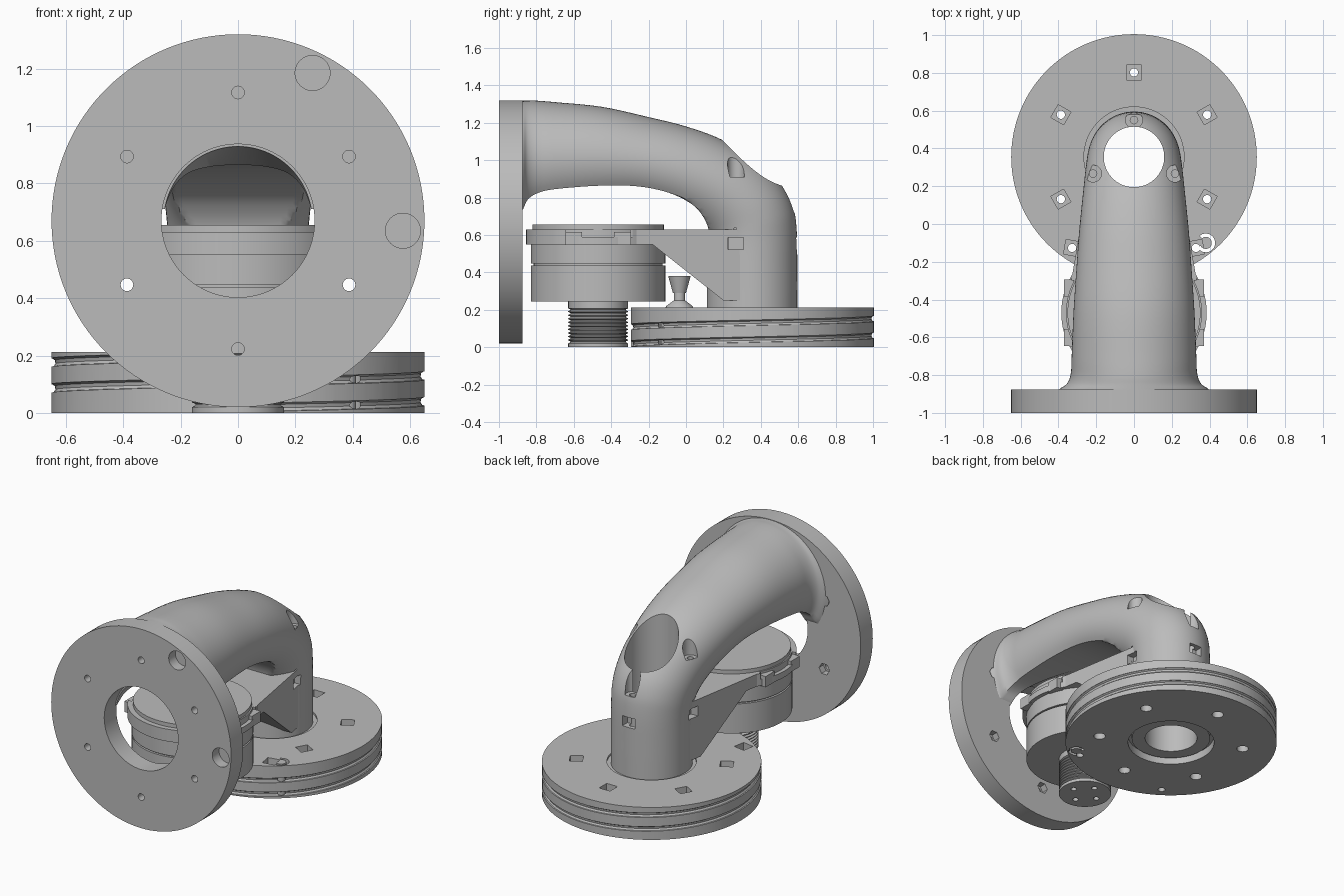
import bpy, bmesh
from math import pi, sin, cos, radians
from mathutils import Vector, Matrix

old = bpy.data.objects.get("Cube")
if old:
    bpy.data.objects.remove(old)

grey = bpy.data.materials.new("plain grey")
grey.use_nodes = True
grey.diffuse_color = (0.5, 0.5, 0.5, 1)
grey.node_tree.nodes["Principled BSDF"].inputs["Base Color"].default_value = (0.5, 0.5, 0.5, 1)

AXIS_Y = 0.355      # turntable axis
MOTOR_Y = -0.47     # motor axis
HUB_Z = 0.67        # flange axis


def finish(name, bm):
    bmesh.ops.recalc_face_normals(bm, faces=bm.faces)
    mesh = bpy.data.meshes.new(name)
    bm.to_mesh(mesh)
    bm.free()
    mesh.materials.append(grey)
    obj = bpy.data.objects.new(name, mesh)
    bpy.context.collection.objects.link(obj)
    return obj


def loft(name, rings):
    """Skin a list of equal rings and cap both ends."""
    bm = bmesh.new()
    rows = [[bm.verts.new(p) for p in ring] for ring in rings]
    n = len(rows[0])
    for a, b in zip(rows, rows[1:]):
        for i in range(n):
            j = (i + 1) % n
            bm.faces.new((a[i], a[j], b[j], b[i]))
    bm.faces.new(rows[0])
    bm.faces.new(rows[-1])
    return finish(name, bm)


def lathe(name, x, y, profile, n=96):
    """Turn (radius, z) points around a vertical axis."""
    return loft(name, [[(x + r * cos(2 * pi * i / n), y + r * sin(2 * pi * i / n), z)
                        for i in range(n)] for r, z in profile])


def rod(x, y, r, z0, z1, n=32):
    return lathe("cutter", x, y, [(r, z0), (r, z1)], n)


def rod_y(name, x, z, r0, r1, y0, y1, n=96):
    return loft(name, [[(x + r * cos(2 * pi * i / n), y, z + r * sin(2 * pi * i / n))
                        for i in range(n)] for r, y in ((r0, y0), (r1, y1))])


def box(name, centre, size, turn=0):
    bm = bmesh.new()
    m = Matrix.Translation(centre) @ Matrix.Rotation(turn, 4, "Z") @ Matrix.Diagonal((*size, 1))
    bmesh.ops.create_cube(bm, size=1, matrix=m)
    return finish(name, bm)


def cut(target, *cutters):
    bpy.context.view_layer.objects.active = target
    for c in cutters:
        mod = target.modifiers.new("cut", "BOOLEAN")
        mod.operation, mod.solver, mod.object = "DIFFERENCE", "EXACT", c
        bpy.ops.object.modifier_apply(modifier=mod.name)
        bpy.data.objects.remove(c)


# Front flange with centre bore, bolt holes and two blind pockets
flange = rod_y("front_flange", 0, HUB_Z, 0.65, 0.65, -1, -0.875, 128)
cut(flange, rod_y("cutter", 0, HUB_Z, 0.267, 0.267, -1.1, -0.8))
for k in range(6):
    a = radians(30 + 60 * k)
    x, z = 0.447 * cos(a), HUB_Z + 0.447 * sin(a)
    cut(flange, rod_y("cutter", x, z, 0.022, 0.022, -1.1, -0.8, 24),
        rod_y("cutter", x, z, 0.038, 0.038, -0.92, -0.8, 6))
for x, z in ((0.26, 1.185), (0.575, 0.635)):
    cut(flange, rod_y("cutter", x, z, 0.061, 0.061, -1.1, -0.93, 40))

# Elbow: top y, top z, bottom y, bottom z, half width, underside roundness
stations = [
    (-0.89, 1.318, -0.89, 0.71, 0.41, 0.5), (-0.87, 1.318, -0.87, 0.74, 0.39, 0.5),
    (-0.845, 1.318, -0.845, 0.79, 0.355, 0.5), (-0.8, 1.318, -0.79, 0.825, 0.335, 0.5),
    (-0.7, 1.31, -0.7, 0.845, 0.33, 0.5), (-0.45, 1.285, -0.47, 0.863, 0.32, 0.5),
    (-0.2, 1.23, -0.26, 0.86, 0.305, 0.5), (0, 1.18, -0.09, 0.825, 0.292, 0.5),
    (0.19, 1.11, 0.03, 0.765, 0.278, 0.55), (0.38, 1.0, 0.09, 0.7, 0.265, 0.65),
    (0.51, 0.87, 0.12, 0.63, 0.255, 0.8), (0.572, 0.75, 0.12, 0.56, 0.247, 0.95),
    (0.592, 0.62, 0.113, 0.48, 0.242, 1), (0.595, 0.4, 0.112, 0.36, 0.241, 1),
    (0.595, 0.2, 0.112, 0.2, 0.241, 1), (0.595, 0.03, 0.112, 0.03, 0.241, 1)]


def spline(points, steps):
    out = []
    for i in range(len(points) - 1):
        p = [points[max(0, min(len(points) - 1, i + d))] for d in (-1, 0, 1, 2)]
        for s in range(steps):
            t = s / steps
            out.append([0.5 * (2 * b + (c - a) * t + (2 * a - 5 * b + 4 * c - d) * t * t
                               + (3 * b - a - 3 * c + d) * t ** 3) for a, b, c, d in zip(*p)])
    return out + [list(points[-1])]


rings = []
for ty, tz, by, bz, w, c in spline(stations, 5):
    c = min(c, 1)
    ring = []
    for i in range(72):
        t = 2 * pi * i / 72
        v = (max(sin(t), -c) + c) / (1 + c)
        ring.append((w * cos(t), by + (ty - by) * v, bz + (tz - bz) * v))
    rings.append(ring)
elbow = loft("elbow_arm", rings)
cut(elbow, rod_y("cutter", 0, HUB_Z, 0.267, 0.17, -0.95, -0.25),
    rod(0, AXIS_Y, 0.16, -0.1, 1.5, 72))
# Screw wells and nut slots in the elbow
for x, y, z in ((0, 0.55, 0.72), (0.217, 0.267, 0.91), (-0.217, 0.267, 0.91)):
    cut(elbow, rod(x, y, 0.045, z, 1.5), rod(x, y, 0.02, 0.4, 1.5, 16),
        box("cutter", (x * 1.1, y + (0.03 if x == 0 else 0), 0.555), (0.09, 0.08, 0.065)))

# Motor bracket: side profile widened towards the motor
profile = [(-0.3, 0.63), (0.3, 0.63), (0.31, 0.25), (0.2, 0.25), (-0.18, 0.55), (-0.3, 0.55)]
half = lambda y: 0.23 + (0.3 - y) * 0.17
bracket = loft("motor_bracket", [[(s * half(y), y, z) for y, z in profile] for s in (-1, 1)])
cut(bracket, rod(0, AXIS_Y, 0.2, -0.1, 1.5, 64), rod(0, MOTOR_Y, 0.355, 0, 1, 96))
for s in (-1, 1):
    cut(bracket, box("cutter", (s * 0.25, 0.265, 0.555), (0.2, 0.08, 0.065)))

# Clamp ring around the motor, with open slots at the sides
clamp = lathe("motor_clamp", 0, MOTOR_Y, [(0.385, 0.55), (0.385, 0.63)])
cut(clamp, rod(0, MOTOR_Y, 0.35, 0, 1, 96))
for s in (-1, 1):
    cut(clamp, box("cutter", (s * 0.4, -0.465, 0.62), (0.3, 0.36, 0.06)))
    for y in (-0.6, -0.34):
        box("clamp_lug", (s * 0.345, y, 0.58), (0.05, 0.09, 0.07))

# Motor body with a parting groove and a cap
lathe("motor_body", 0, MOTOR_Y, [(0.36, 0.245), (0.36, 0.437), (0.345, 0.437), (0.345, 0.447),
                                 (0.36, 0.447), (0.36, 0.63), (0.352, 0.63), (0.352, 0.655)])

# Threaded drive spool with four holes underneath
ribs = [(0.16, 0), (0.16, 0.02)]
for k in range(10):
    z = 0.022 + k * 0.019
    ribs += [(0.148, z + 0.005), (0.148, z + 0.009), (0.16, z + 0.014), (0.16, z + 0.018)]
spool = lathe("drive_spool", 0, MOTOR_Y, ribs + [(0.16, 0.25)], 64)
for k in range(4):
    a = pi / 2 * k
    cut(spool, rod(0.09 * cos(a), MOTOR_Y + 0.09 * sin(a), 0.018, -0.1, 0.08, 20))

# Turntable with spiral rope groove
table = lathe("turntable", 0, AXIS_Y, [(0.65, 0), (0.65, 0.212)], 128)
cut(table, rod(0, AXIS_Y, 0.265, -0.1, 0.5, 72))
groove = []
for i in range(185):
    a = -pi / 2 + 4 * pi * i / 184
    groove.append([((0.652 + 0.016 * cos(u)) * cos(a), AXIS_Y + (0.652 + 0.016 * cos(u)) * sin(a),
                    0.04 + 0.09 * a / (2 * pi) + 0.016 * sin(u))
                   for u in [2 * pi * k / 8 + 0.2 for k in range(8)]])
cut(table, loft("cutter", groove))
# Bolt holes with square nut pockets above and counterbores below
spots = [(0.447 * cos(radians(a)), AXIS_Y + 0.447 * sin(radians(a)), radians(a))
         for a in range(30, 390, 60)]
spots += [(s * 0.328, -0.127, s * radians(10)) for s in (-1, 1)]
for k, (x, y, a) in enumerate(spots):
    cut(table, rod(x, y, 0.022, -0.1, 0.3, 24),
        box("cutter", (x, y, 0.2), (0.078, 0.078, 0.1), a))
    if k < 6:
        cut(table, rod(x, y, 0.036, -0.1, 0.05, 24))
# Hook-shaped rope slot
slot = []
for k in range(15):
    a = radians(-150 + 20 * k)
    slot.append([(0.38 + r * cos(a), -0.1 + r * sin(a), z)
                 for r, z in ((0.032, -0.1), (0.05, -0.1), (0.05, 0.3), (0.032, 0.3))])
cut(table, loft("cutter", slot))

# Bearing ring filling the gap at the pivot
bearing = lathe("bearing_ring", 0, AXIS_Y, [(0.268, 0.05), (0.268, 0.2)])
cut(bearing, rod(0, AXIS_Y, 0.215, -0.1, 0.5, 72))

# Waisted rope guide under the bracket
lathe("rope_guide", 0, -0.035, [(0.075, 0.21), (0.07, 0.22), (0.03, 0.25), (0.03, 0.29),
                                (0.035, 0.29), (0.06, 0.38)], 32)

# Smooth shading with crisp edges
bpy.ops.object.select_all(action="DESELECT")
for obj in bpy.context.scene.objects:
    if obj.type == "MESH":
        obj.select_set(True)
        bpy.context.view_layer.objects.active = obj
bpy.ops.object.shade_smooth_by_angle(angle=radians(30))
